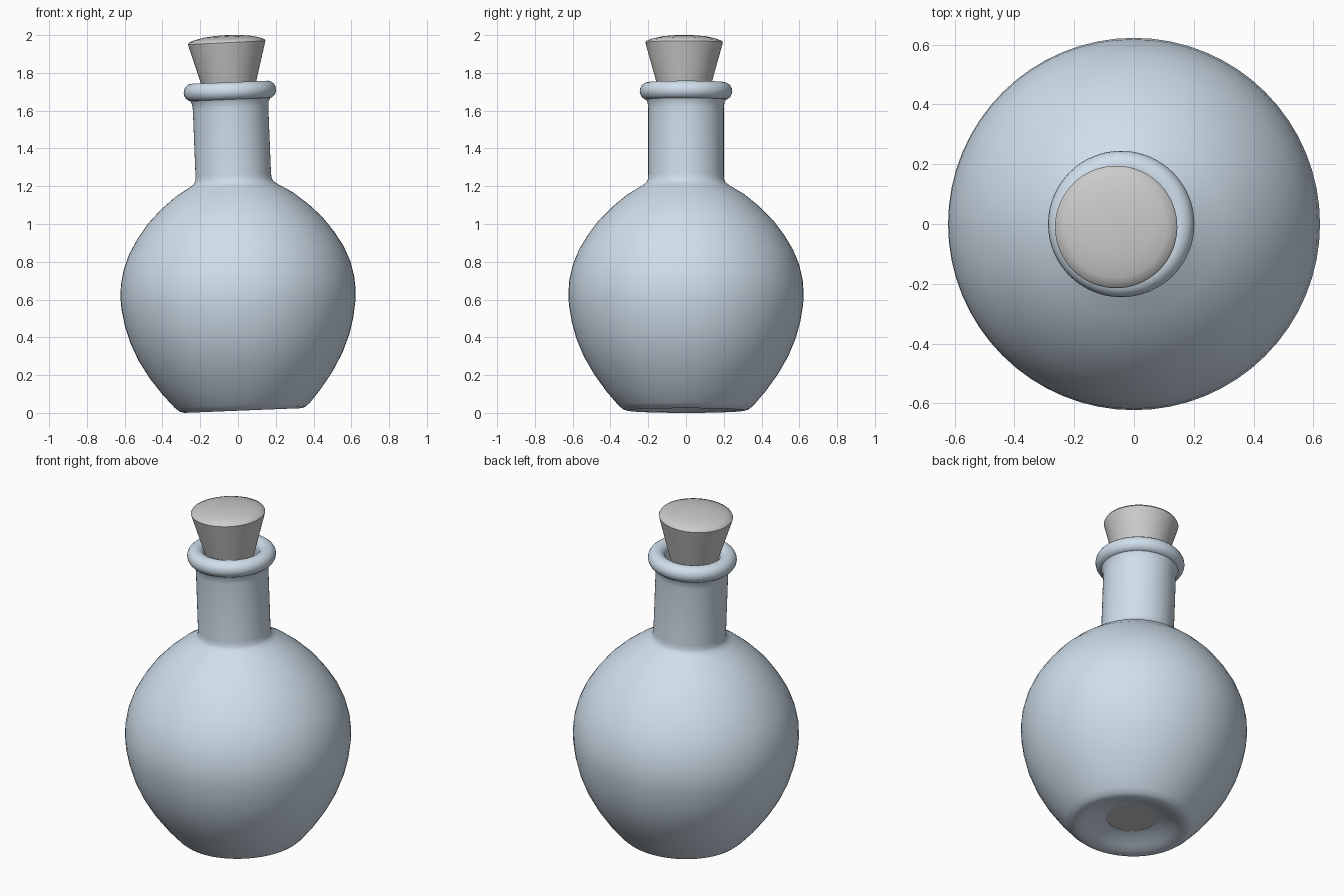
import bpy, bmesh, math

if "Cube" in bpy.data.objects:
    bpy.data.objects.remove(bpy.data.objects["Cube"])

SIDES = 64


def lathe(name, profile, location, tilt, closed=False, color=None):
    """Spin an (r, z) profile round z; closed joins the last ring to the first."""
    bm = bmesh.new()
    rings = []
    for r, z in profile:
        if r < 1e-6:
            rings.append([bm.verts.new((0, 0, z))])
        else:
            rings.append([bm.verts.new((r * math.cos(2 * math.pi * i / SIDES),
                                        r * math.sin(2 * math.pi * i / SIDES), z))
                          for i in range(SIDES)])
    pairs = list(zip(rings, rings[1:]))
    if closed:
        pairs.append((rings[-1], rings[0]))
    for a, b in pairs:
        for i in range(SIDES):
            j = (i + 1) % SIDES
            if len(a) == 1:
                bm.faces.new((a[0], b[j], b[i]))
            elif len(b) == 1:
                bm.faces.new((a[i], a[j], b[0]))
            else:
                bm.faces.new((a[i], a[j], b[j], b[i]))
    bmesh.ops.recalc_face_normals(bm, faces=bm.faces)
    mesh = bpy.data.meshes.new(name)
    bm.to_mesh(mesh)
    bm.free()
    obj = bpy.data.objects.new(name, mesh)
    bpy.context.collection.objects.link(obj)
    obj.location = location
    obj.rotation_euler = (0, math.radians(tilt), 0)
    if color:
        mat = bpy.data.materials.new(name)
        mat.diffuse_color = color
        mat.use_nodes = True
        mat.node_tree.nodes["Principled BSDF"].inputs["Base Color"].default_value = mat.diffuse_color
        mesh.materials.append(mat)
    bpy.ops.object.select_all(action='DESELECT')
    obj.select_set(True)
    bpy.context.view_layer.objects.active = obj
    bpy.ops.object.shade_smooth_by_angle(angle=math.radians(40))
    return obj


# Flask: outer wall from the base hole up to the neck
base = [(0.137, 0.05), (0.19, 0.04), (0.24, 0.018), (0.28, 0.003), (0.31, 0.0),
        (0.335, 0.008), (0.36, 0.03)]
bulb = [(0.42, 0.10), (0.485, 0.19), (0.54, 0.285), (0.58, 0.38), (0.605, 0.47),
        (0.62, 0.56), (0.623, 0.62), (0.618, 0.69), (0.60, 0.77), (0.568, 0.85),
        (0.52, 0.93), (0.46, 1.01), (0.39, 1.08), (0.31, 1.145), (0.235, 1.19),
        (0.21, 1.208)]
neck = [(0.202, 1.225), (0.20, 1.25), (0.20, 1.60), (0.203, 1.63), (0.212, 1.648)]
# Rolled lip, from below the rim round to the mouth
lip = [(0.197 + 0.048 * math.cos(math.radians(a)), 1.692 + 0.048 * math.sin(math.radians(a)))
       for a in range(-60, 181, 20)]
# Inner wall, a thin offset of the outer one
inner = [(0.15, 1.66), (0.155, 1.60), (0.155, 1.22)]
inner += [(r * 0.93, 0.62 + (z - 0.62) * 0.93) for r, z in reversed(bulb[:-2])]
inner += [(0.32, 0.09), (0.137, 0.085)]
lathe("flask", base + bulb + neck + lip + inner, (0.025, 0, 0.0125), -2.3,
      closed=True, color=(0.63, 0.74, 0.84, 1))

# Grey disc closing the hole in the base
lathe("base_disc", [(0, 0.052), (0.137, 0.052), (0.137, 0.083), (0, 0.083)],
      (0.025, 0, 0.0125), -2.3)

# Tapered cork with a domed top
lathe("cork", [(0, -0.42), (0.085, -0.42), (0.094, -0.41), (0.145, -0.22), (0.201, -0.02),
               (0.205, -0.005), (0.20, 0.004), (0.17, 0.016), (0.12, 0.027),
               (0.06, 0.033), (0, 0.035)],
      (-0.06, -0.01, 1.965), -2.8)
